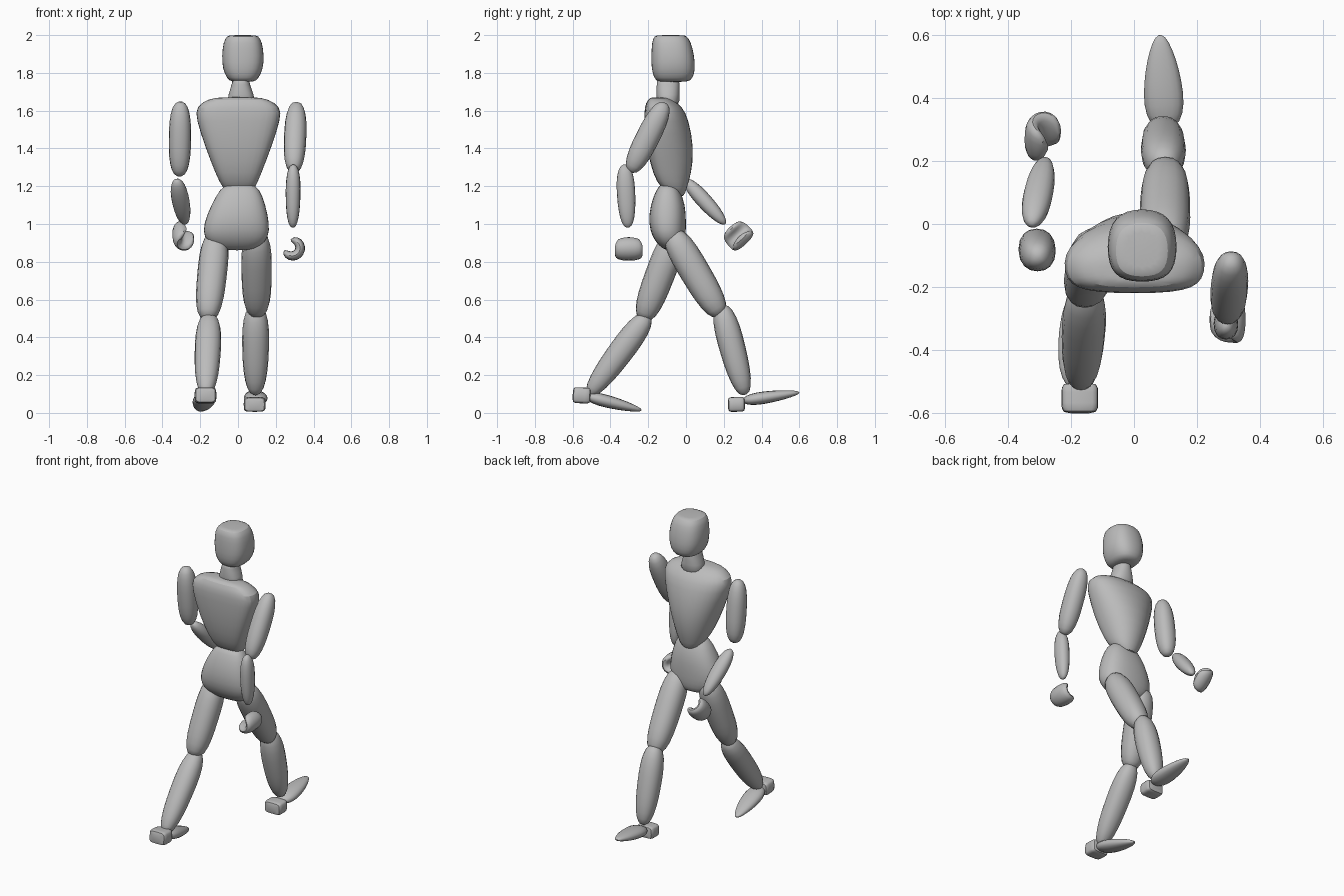
import bpy, bmesh
from math import sin, cos, pi, copysign
from mathutils import Vector

cube = bpy.data.objects.get("Cube")
if cube:
    bpy.data.objects.remove(cube, do_unlink=True)

grey = bpy.data.materials.new("matte_grey")
grey.use_nodes = True
grey.diffuse_color = (0.5, 0.5, 0.5, 1)
grey.node_tree.nodes["Principled BSDF"].inputs["Base Color"].default_value = (0.5, 0.5, 0.5, 1)

SIDES = 16


def skin(name, rings, subdivide=0):
    """Bridge a list of point rings into a closed, smooth surface."""
    bm = bmesh.new()
    loops = [[bm.verts.new(p) for p in ring] for ring in rings]
    for low, high in zip(loops, loops[1:]):
        for i in range(len(low)):
            j = (i + 1) % len(low)
            bm.faces.new((low[i], low[j], high[j], high[i]))
    bm.faces.new(loops[0][::-1])
    bm.faces.new(loops[-1])
    bmesh.ops.recalc_face_normals(bm, faces=bm.faces)
    mesh = bpy.data.meshes.new(name)
    bm.to_mesh(mesh)
    bm.free()
    mesh.materials.append(grey)
    obj = bpy.data.objects.new(name, mesh)
    bpy.context.collection.objects.link(obj)
    if subdivide:
        obj.modifiers.new("Smooth", "SUBSURF").levels = subdivide
        obj.modifiers["Smooth"].render_levels = subdivide
    bpy.ops.object.select_all(action='DESELECT')
    obj.select_set(True)
    bpy.context.view_layer.objects.active = obj
    bpy.ops.object.shade_smooth_by_angle(angle=0.7)
    return obj


def oval(power):
    """Unit superellipse as (u, v) pairs."""
    for i in range(SIDES):
        c, s = cos(2 * pi * i / SIDES), sin(2 * pi * i / SIDES)
        yield (copysign(abs(c) ** (2 / power), c), copysign(abs(s) ** (2 / power), s))


def limb(name, a, b, width, depth, taper=1.0, power=2.6, steps=12, section=2.2):
    """Rounded spindle from a to b; taper scales the far end."""
    a, b = Vector(a), Vector(b)
    axis = (b - a).normalized()
    side = (Vector((1, 0, 0)) - axis * axis.x).normalized()
    other = axis.cross(side)
    rings = []
    for k in range(steps + 1):
        h = -cos(pi * (0.03 + 0.94 * k / steps))
        t = (h + 1) / 2
        r = (1 - abs(h) ** power) ** (1 / power) * (1 + (taper - 1) * t)
        rings.append([a.lerp(b, t) + side * (u * width * r) + other * (v * depth * r)
                      for u, v in oval(section)])
    return skin(name, rings)


def loft(name, sections, back_power=2.4, front_power=2.2):
    """Stacked level sections: z, x, y, half width, back depth, front depth."""
    rings = []
    for z, x, y, w, back, front in sections:
        ring = []
        for (u, v), (ub, vb) in zip(oval(front_power), oval(back_power)):
            ring.append(Vector((x + u * w, y + v * front, z)) if v >= 0
                        else Vector((x + ub * w, y + vb * back, z)))
        rings.append(ring)
    return skin(name, rings, 1)


def hand(name, center, down, outward):
    """Curled mitten swept round an arc, open on the inner side."""
    center, down, outward = Vector(center), Vector(down).normalized(), Vector(outward)
    across = down.cross(outward)
    rings = []
    steps = 14
    for k in range(steps + 1):
        t = k / steps
        phi = -1.75 + 4.6 * t
        ray = outward * cos(phi) + down * sin(phi)
        r = max(0.15, (1 - abs(2 * t - 1) ** 3) ** 0.5)
        mid = center + ray * 0.042
        rings.append([mid + across * (u * 0.074 * r) + ray * (v * 0.026 * r)
                      for u, v in oval(2.3)])
    return skin(name, rings)


# Head and neck
loft("head", [(2.0, .025, -.085, .06, .06, .07), (1.996, .025, -.085, .085, .085, .09),
              (1.965, .025, -.08, .104, .102, .108), (1.89, .026, -.07, .114, .116, .116),
              (1.82, .026, -.07, .109, .115, .122), (1.77, .025, -.07, .085, .1, .108),
              (1.75, .025, -.07, .06, .08, .08)], 2.7, 2.5)
loft("neck", [(1.78, .015, -.095, .045, .06, .06), (1.74, .015, -.095, .047, .06, .062),
              (1.69, .016, -.095, .068, .065, .063), (1.61, .018, -.095, .085, .06, .062)])

# Chest with a flatter back, and pelvis
loft("chest", [(1.672, 0, -.14, .09, .04, .03), (1.662, 0, -.135, .165, .068, .065),
               (1.62, .002, -.125, .228, .096, .108), (1.56, .002, -.12, .23, .103, .135),
               (1.4, .002, -.12, .176, .09, .168), (1.26, .002, -.1, .12, .075, .13),
               (1.19, .005, -.075, .088, .06, .08), (1.14, .005, -.04, .04, .025, .03)], 3.2, 2.1)
loft("pelvis", [(1.215, .01, -.1, .06, .03, .04), (1.19, .01, -.1, .105, .055, .065),
                (1.1, .002, -.1, .147, .092, .1), (1.0, -.008, -.1, .178, .1, .102),
                (.93, -.01, -.1, .176, .08, .1), (.88, -.008, -.09, .13, .05, .08),
                (.86, -.005, -.08, .07, .025, .05)], 2.6, 2.4)

# Arms
limb("right_upper_arm", (-.305, -.105, 1.648), (-.31, -.06, 1.252), .059, .061)
limb("right_forearm", (-.325, -.005, 1.235), (-.28, .208, 1.0), .05, .044, .85, 2.2)
hand("right_hand", (-.28, .272, .943), (.03, .68, -.73), (-1, 0, 0))
limb("left_upper_arm", (.31, -.11, 1.642), (.295, -.295, 1.275), .059, .063)
limb("left_forearm", (.293, -.325, 1.315), (.29, -.308, .98), .042, .052, .85, 2.4)
hand("left_hand", (.287, -.303, .873), (0, 0, -1), (1, 0, 0))

# Legs
limb("right_thigh", (-.115, -.055, .95), (-.162, -.228, .493), .082, .082, .9, 3)
limb("right_shin", (-.152, -.2, .52), (-.17, -.515, .095), .076, .074, .8, 2.6)
limb("left_thigh", (.097, -.08, .96), (.1, .185, .515), .084, .084, .9, 3)
limb("left_shin", (.094, .185, .57), (.092, .312, .095), .078, .076, .8, 2.6)

# Feet: blocky heel and a flat tapering toe piece
limb("right_heel", (-.172, -.6, .095), (-.172, -.505, .09), .058, .042, 1, 6, 8, 5)
limb("right_toe", (-.17, -.53, .09), (-.2, -.235, .014), .074, .042, .5, 2.2)
limb("left_heel", (.088, .222, .044), (.088, .312, .046), .058, .039, 1, 6, 8, 5)
limb("left_toe", (.1, .3, .064), (.083, .6, .108), .078, .041, .5, 2.2)
